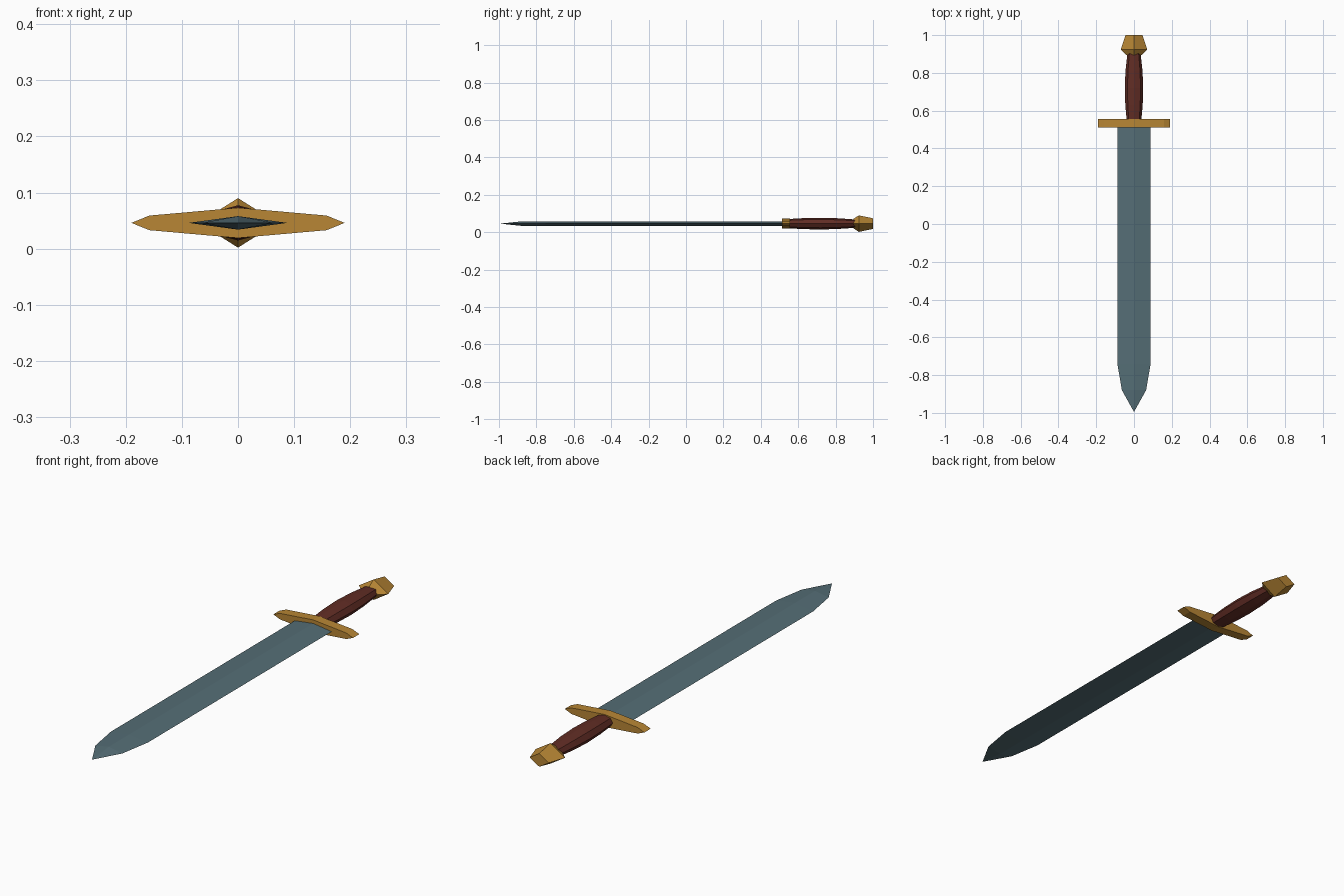
import bpy, bmesh
from math import cos, sin, tau

cube = bpy.data.objects.get("Cube")
if cube:
    bpy.data.objects.remove(cube, do_unlink=True)

MID = 0.046  # height of the sword's long axis


def material(name, rgb):
    m = bpy.data.materials.new(name)
    m.use_nodes = True
    m.diffuse_color = (*rgb, 1)
    bsdf = m.node_tree.nodes["Principled BSDF"]
    bsdf.inputs["Base Color"].default_value = (*rgb, 1)
    bsdf.inputs["Roughness"].default_value = 0.6
    return m


steel = material("blue grey steel", (0.09, 0.155, 0.18))
gold = material("dull gold", (0.48, 0.24, 0.035))
leather = material("red brown leather", (0.12, 0.026, 0.018))


def loft(name, rings, mat, tip=None):
    """Skin cross-sections, each (y, [(x, z), ...]), cap the ends or close on a tip."""
    bm = bmesh.new()
    loops = [[bm.verts.new((x, y, MID + z)) for x, z in pts] for y, pts in rings]
    n = len(loops[0])
    for a, b in zip(loops, loops[1:]):
        for i in range(n):
            j = (i + 1) % n
            bm.faces.new((a[i], a[j], b[j], b[i]))
    bm.faces.new(loops[0])
    if tip is None:
        bm.faces.new(loops[-1])
    else:
        point = bm.verts.new((0, tip, MID))
        for i in range(n):
            bm.faces.new((loops[-1][i], loops[-1][(i + 1) % n], point))
    bmesh.ops.recalc_face_normals(bm, faces=bm.faces)
    mesh = bpy.data.meshes.new(name)
    bm.to_mesh(mesh)
    bm.free()
    mesh.materials.append(mat)
    obj = bpy.data.objects.new(name, mesh)
    bpy.context.collection.objects.link(obj)
    return obj


def oval(sides, rx, rz):
    return [(rx * cos(tau * i / sides), rz * sin(tau * i / sides)) for i in range(sides)]


# Blade: diamond section narrowing to a point
loft("blade", [(y, oval(4, w, 0.012)) for y, w in
               ((0.53, 0.088), (-0.74, 0.088), (-0.88, 0.064))], steel, tip=-0.995)

# Crossguard: thin bar, tapering to pointed ends
quarter = [(0.19, 0), (0.158, 0.013), (0, 0.027)]
upper = quarter + [(-x, z) for x, z in reversed(quarter[:2])]
outline = upper + [(x, -z) for x, z in reversed(upper[1:-1])]
loft("crossguard", [(0.512, outline), (0.555, outline)], gold)

# Grip: flattened handle swelling in the middle
grip = loft("grip", [(y, oval(8, w, w * 0.64)) for y, w in
                     ((0.54, 0.038), (0.63, 0.046), (0.72, 0.049),
                      (0.81, 0.045), (0.91, 0.034))], leather)

# Pommel: faceted diamond section
loft("pommel", [(y, oval(4, w, w * 0.63)) for y, w in
                ((0.895, 0.040), (0.924, 0.070), (1.0, 0.045))], gold)
